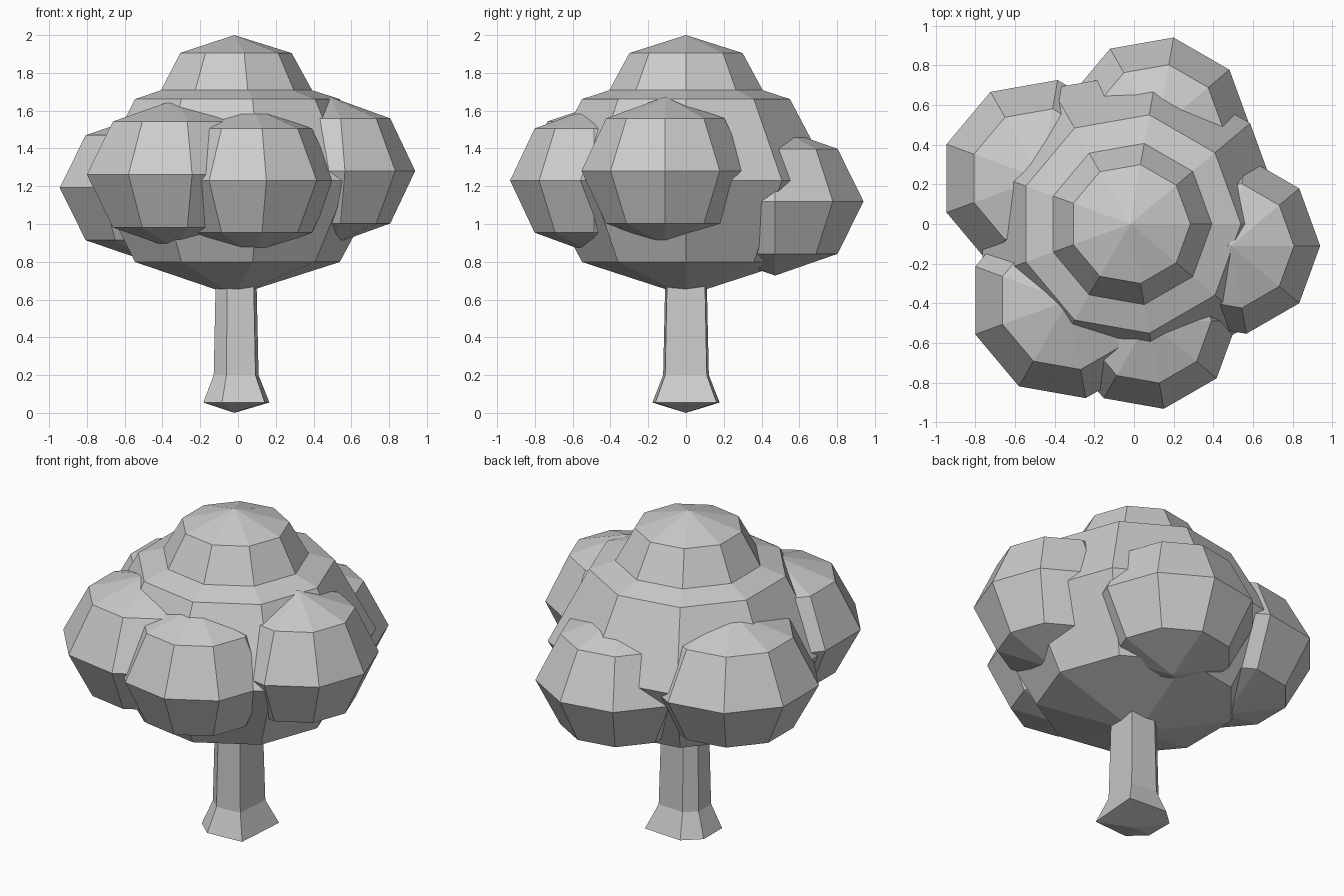
import bpy, bmesh
from math import sin, cos, pi

if "Cube" in bpy.data.objects:
    bpy.data.objects.remove(bpy.data.objects["Cube"])


def make_object(name, bm):
    bmesh.ops.recalc_face_normals(bm, faces=bm.faces)
    mesh = bpy.data.meshes.new(name)
    bm.to_mesh(mesh)
    bm.free()
    obj = bpy.data.objects.new(name, mesh)
    bpy.context.collection.objects.link(obj)
    return obj


def lathe(name, rings, bottom, top):
    """Skin a stack of equal-length point rings and close both ends with a point."""
    bm = bmesh.new()
    loops = [[bm.verts.new(p) for p in ring] for ring in rings]
    low, high = bm.verts.new(bottom), bm.verts.new(top)
    n = len(loops[0])
    for i in range(n):
        j = (i + 1) % n
        bm.faces.new((low, loops[0][j], loops[0][i]))
        bm.faces.new((high, loops[-1][i], loops[-1][j]))
        for a, b in zip(loops, loops[1:]):
            bm.faces.new((a[i], a[j], b[j], b[i]))
    return make_object(name, bm)


def foliage(name, x, y, z, r, rz, sides=9):
    """Squashed low-poly ball: nine sides, three rings, two poles."""
    rings = []
    for lat in (-pi / 4, 0, pi / 4):
        rr = r * cos(lat)
        rings.append([(x + rr * cos(2 * pi * i / sides),
                       y + rr * sin(2 * pi * i / sides),
                       z + rz * sin(lat)) for i in range(sides)])
    return lathe(name, rings, (x, y, z - rz), (x, y, z + rz))


# Crown: central mass, top tuft and five side clumps
foliage("main_crown", -0.02, 0.0, 1.23, 0.79, 0.61)
foliage("top_crown", -0.02, 0.0, 1.676, 0.43, 0.324)
foliage("right_clump", 0.488, -0.11, 1.281, 0.45, 0.393)
foliage("back_clump", 0.117, 0.472, 1.12, 0.475, 0.393)
foliage("back_left_clump", -0.472, 0.23, 1.192, 0.503, 0.393)
foliage("front_left_clump", -0.33, -0.385, 1.262, 0.50, 0.397)
foliage("front_clump", 0.072, -0.488, 1.23, 0.45, 0.39)

# Trunk: six-sided, slightly tapered, flared at the foot
section = [(0.095, -0.10), (0.11, 0.10), (-0.045, 0.11),
           (-0.106, 0.055), (-0.106, -0.055), (-0.045, -0.11)]
levels = [(0.055, 1.62), (0.2, 1.1), (0.8, 0.98)]
rings = [[(-0.012 + s * px, s * py, z) for px, py in section] for z, s in levels]
lathe("trunk", rings, (-0.02, 0, 0), (-0.012, 0, 0.85))
